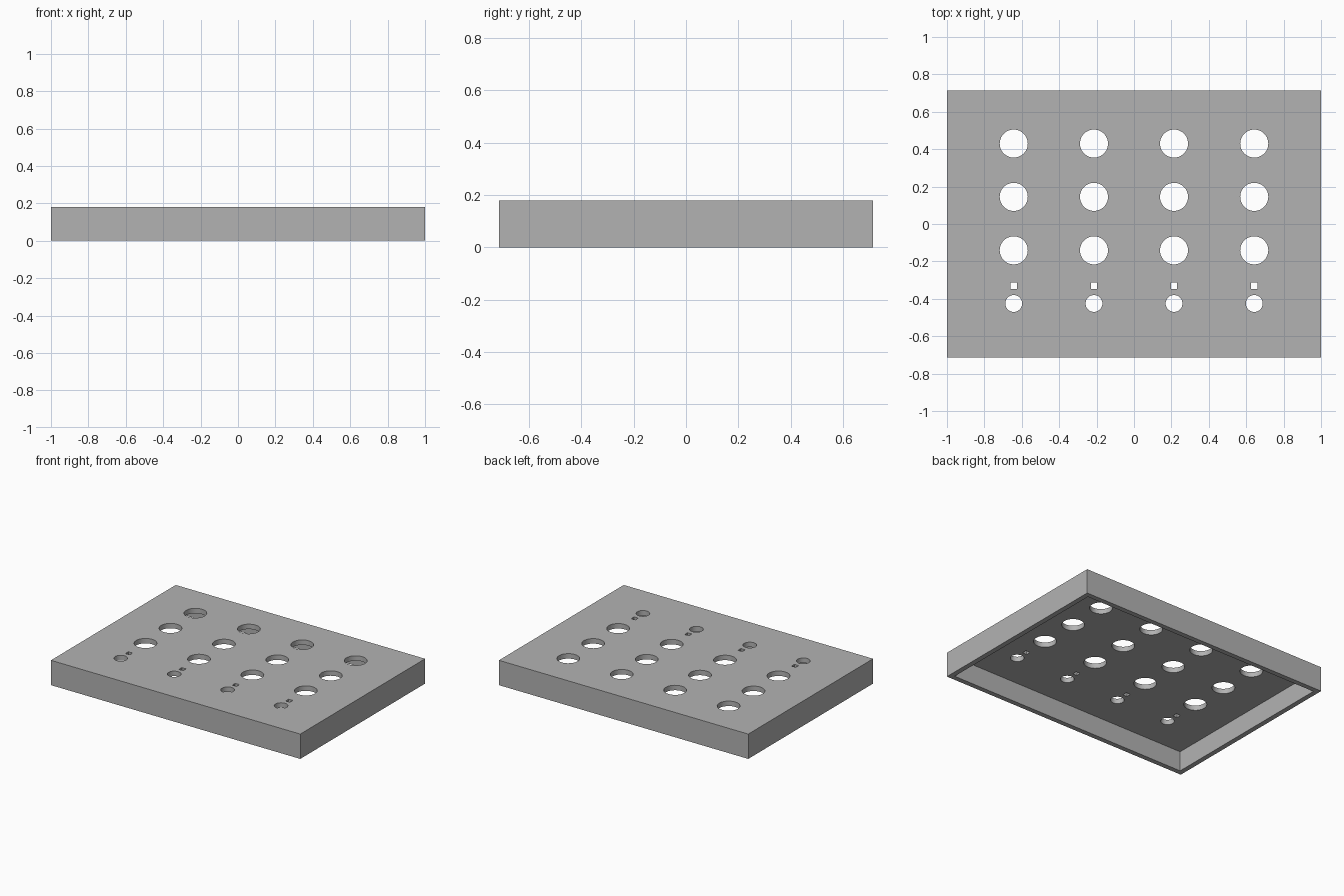
import bpy
import bmesh
from mathutils import Matrix, Vector

WIDTH, DEPTH, HEIGHT = 2.0, 1.43, 0.18
WALL = 0.036
COLUMNS = (-0.643, -0.214, 0.214, 0.643)
LARGE_ROWS = (0.43, 0.145, -0.141)

if "Cube" in bpy.data.objects:
    bpy.data.objects.remove(bpy.data.objects["Cube"])

grey = bpy.data.materials.new("plain grey")
grey.use_nodes = True
grey.diffuse_color = (0.45, 0.45, 0.45, 1)
grey.node_tree.nodes["Principled BSDF"].inputs["Base Color"].default_value = grey.diffuse_color


def add_box(bm, size, centre):
    matrix = Matrix.Translation(centre) @ Matrix.Diagonal((*size, 1))
    bmesh.ops.create_cube(bm, size=1, matrix=matrix)


def add_cylinder(bm, x, y, radius):
    bmesh.ops.create_cone(bm, cap_ends=True, segments=48, radius1=radius, radius2=radius,
                          depth=0.2, matrix=Matrix.Translation((x, y, HEIGHT)))


def make_object(name, bm):
    mesh = bpy.data.meshes.new(name)
    bm.to_mesh(mesh)
    bm.free()
    mesh.materials.append(grey)
    obj = bpy.data.objects.new(name, mesh)
    bpy.context.collection.objects.link(obj)
    return obj


def cut(obj, cutter):
    mod = obj.modifiers.new("cut", 'BOOLEAN')
    mod.operation = 'DIFFERENCE'
    mod.solver = 'EXACT'
    mod.object = cutter
    bpy.context.view_layer.objects.active = obj
    bpy.ops.object.modifier_apply(modifier=mod.name)
    bpy.data.objects.remove(cutter)


# Solid outer block
bm = bmesh.new()
add_box(bm, (WIDTH, DEPTH, HEIGHT), (0, 0, HEIGHT / 2))
panel = make_object("panel_cover", bm)

# Hollow underside, open at the bottom
bm = bmesh.new()
add_box(bm, (WIDTH - 2 * WALL, DEPTH - 2 * WALL, 2 * (HEIGHT - WALL)), Vector((0, 0, 0)))
cut(panel, make_object("hollow_cutter", bm))

# Through holes: three large rows, a small square and a small round one per column
bm = bmesh.new()
for x in COLUMNS:
    for y in LARGE_ROWS:
        add_cylinder(bm, x, y, 0.075)
    add_cylinder(bm, x, -0.425, 0.045)
    add_box(bm, (0.034, 0.034, 0.2), (x, -0.331, HEIGHT))
cut(panel, make_object("hole_cutter", bm))

# Smooth round hole walls, crisp edges elsewhere
bpy.ops.object.select_all(action='DESELECT')
panel.select_set(True)
bpy.context.view_layer.objects.active = panel
bpy.ops.object.shade_smooth_by_angle(angle=0.52)
